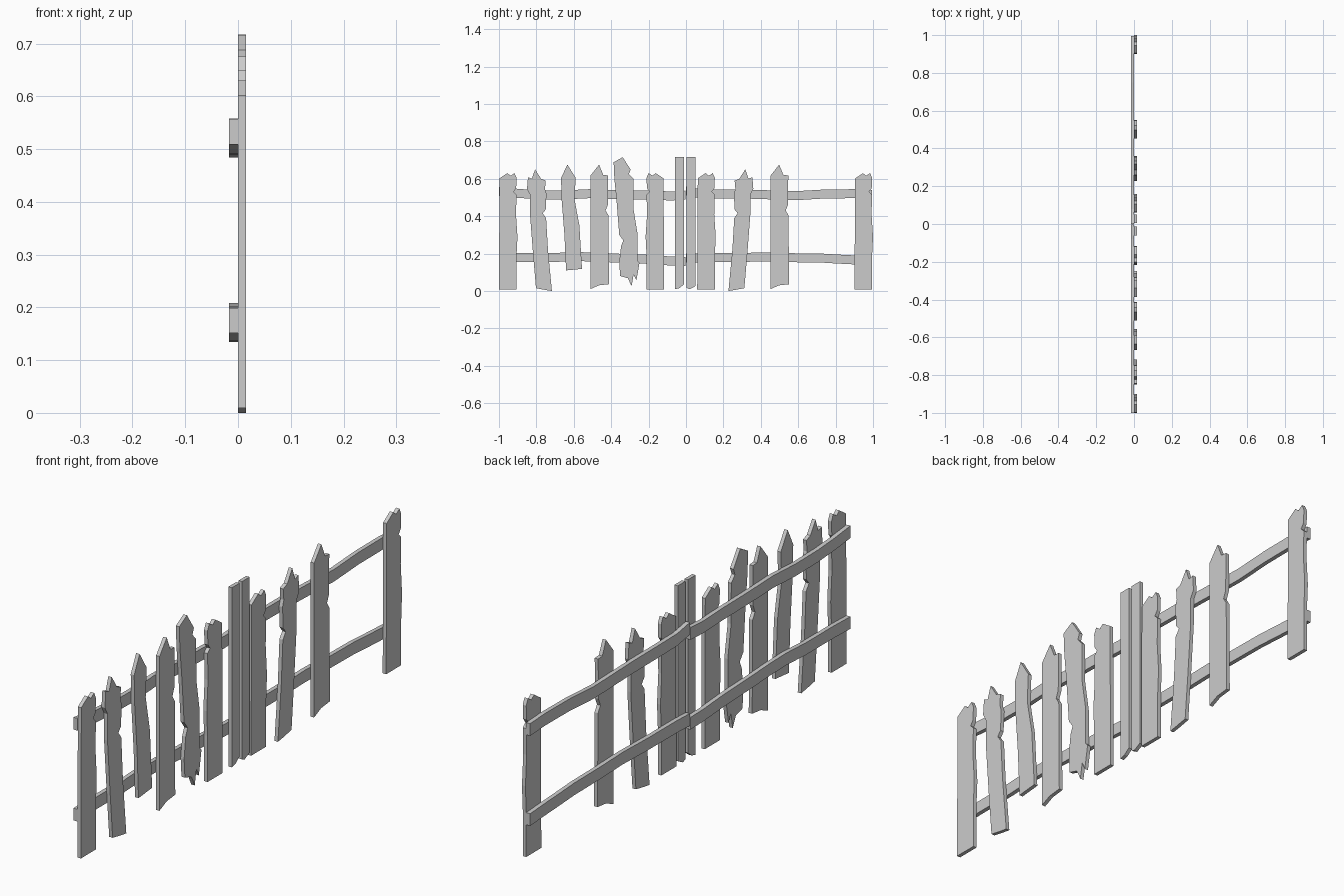
import bpy, bmesh

if "Cube" in bpy.data.objects:
    bpy.data.objects.remove(bpy.data.objects["Cube"])

PICKET_X = (0.0, 0.015)
RAIL_X = (-0.017, 0.0)


def slab(name, outline, xs, shift=0.0, mirror=False):
    """Extrude a (y, z) outline, given in hundredths, between two x values."""
    s = -1 if mirror else 1
    bm = bmesh.new()
    face = bm.faces.new([bm.verts.new((xs[0], shift + s * y / 100, z / 100)) for y, z in outline])
    ext = bmesh.ops.extrude_face_region(bm, geom=[face])
    bmesh.ops.translate(bm, vec=(xs[1] - xs[0], 0, 0),
                        verts=[v for v in ext["geom"] if isinstance(v, bmesh.types.BMVert)])
    bmesh.ops.recalc_face_normals(bm, faces=bm.faces)
    mesh = bpy.data.meshes.new(name)
    bm.to_mesh(mesh)
    bm.free()
    bpy.context.collection.objects.link(bpy.data.objects.new(name, mesh))


def rail(name, centres, half=2.4):
    lower = [(y, z - half) for y, z in centres]
    upper = [(y, z + half) for y, z in reversed(centres)]
    slab(name, lower + upper, RAIL_X)


# Picket outlines, local y starting at the left edge
straight = [(0, 0.9), (9.4, 0.9), (9.4, 19), (9.9, 29), (9.1, 41), (9.4, 51.5), (7.8, 53),
            (9.2, 55), (9.4, 60.5), (8.3, 63), (6.2, 61.6), (4.5, 63), (0.3, 60.2)]
leaning = [(4.8, 1.5), (10, 0.5), (13.3, 0), (11.2, 22), (10.2, 39), (8.4, 41.5), (10, 43.5),
           (10.4, 52), (9.6, 54.5), (10, 59), (7.5, 60), (4.3, 65), (2.6, 60), (0.5, 60.8),
           (0, 54.5), (1.6, 51.5), (1.6, 41), (3.2, 20)]
short = [(2.7, 11), (11.2, 11.8), (9.8, 35), (7.2, 49), (7.8, 60.5), (3.4, 67.5), (0, 60.5),
         (0.3, 49), (1.8, 30)]
pointed = [(0, 1), (4.5, 3), (9.9, 3.6), (9.6, 40.5), (8.1, 43), (9.3, 46), (9.5, 61.8),
           (6.9, 62), (4.6, 67.5), (0.1, 61.8)]
broken = [(3.5, 8), (7.6, 6.8), (9.6, 2.6), (10.7, 8.8), (12.2, 5.6), (13.8, 15), (12.7, 16.2),
          (12.7, 31), (10.6, 44), (10.5, 60), (8.2, 62.5), (9.1, 65), (4.8, 71.5), (0, 68.8),
          (0.4, 60), (1.6, 48), (3, 30), (5.2, 27), (4, 24), (3, 15.5)]
post_left = [(0, 0.9), (2.4, 1.5), (4.8, 3.4), (4.8, 71.7), (0, 71.7)]
post_right = [(0, 1.6), (1.5, 0.9), (4.7, 2.6), (4.7, 71.7), (0, 71.7)]

# Pickets from one end to the other
pickets = [
    ("straight_picket", straight, -1.0, False), ("leaning_picket", leaning, -0.85, False),
    ("short_picket", short, -0.668, False), ("pointed_picket", pointed, -0.511, False),
    ("broken_picket", broken, -0.387, False), ("straight_picket", straight, -0.117, True),
    ("middle_post_left", post_left, -0.06, False), ("middle_post_right", post_right, 0.004, False),
    ("straight_picket", straight, 0.06, False), ("leaning_picket", leaning, 0.36, True),
    ("pointed_picket", pointed, 0.452, False), ("straight_picket", straight, 0.901, False)]
for name, outline, shift, mirror in pickets:
    slab(name, outline, PICKET_X, shift, mirror)

# Wavy rails, two per fence section
rail("upper_rail_left", [(-100, 53.3), (-90, 52.2), (-80, 51.5), (-66, 51.3), (-52, 52),
                         (-36, 51.5), (-22, 51.3), (-8, 50.8), (-0.3, 51.2)])
rail("upper_rail_right", [(0, 53.4), (8, 52), (20, 51.8), (35, 51.7), (48, 51.3), (60, 51),
                          (75, 51.9), (90, 52), (99.5, 51.5)])
rail("lower_rail_left", [(-100, 17.5), (-90, 17.8), (-72, 17.8), (-60, 18.4), (-50, 18.2),
                         (-36, 17.5), (-22, 17), (-8, 16), (-0.3, 15.8)])
rail("lower_rail_right", [(0, 17.5), (8, 17.8), (25, 17.8), (42, 18.2), (55, 17.8), (72, 17.6),
                          (82, 17), (90, 16.6), (99.5, 16)])
